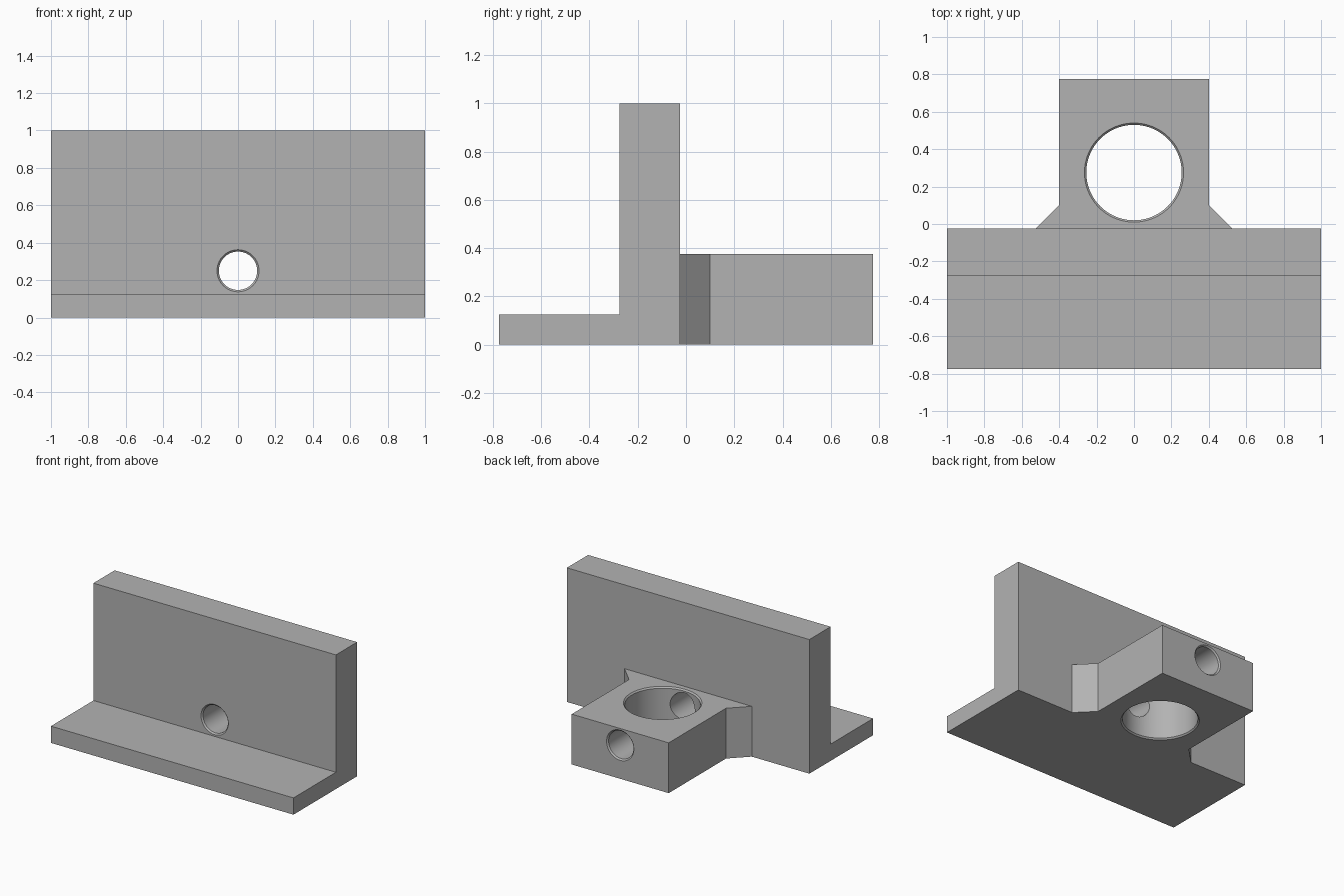
import bpy
import bmesh
import math
from mathutils import Matrix

cube = bpy.data.objects.get("Cube")
if cube:
    bpy.data.objects.remove(cube, do_unlink=True)

grey = bpy.data.materials.new("plain grey")
grey.use_nodes = True
grey.diffuse_color = (0.45, 0.45, 0.45, 1)
grey.node_tree.nodes["Principled BSDF"].inputs["Base Color"].default_value = (0.45, 0.45, 0.45, 1)


def add_object(name, bm):
    bmesh.ops.recalc_face_normals(bm, faces=bm.faces)
    mesh = bpy.data.meshes.new(name)
    bm.to_mesh(mesh)
    bm.free()
    mesh.materials.append(grey)
    obj = bpy.data.objects.new(name, mesh)
    bpy.context.collection.objects.link(obj)
    return obj


def prism(name, outline, direction):
    """Extrude a closed outline of 3D points along a direction."""
    bm = bmesh.new()
    face = bm.faces.new([bm.verts.new(p) for p in outline])
    extruded = bmesh.ops.extrude_face_region(bm, geom=[face])["geom"]
    verts = [g for g in extruded if isinstance(g, bmesh.types.BMVert)]
    bmesh.ops.translate(bm, verts=verts, vec=direction)
    return add_object(name, bm)


def hole_cutter(name, radius, length, chamfer, matrix, sides=96):
    """Cylinder along z whose ends flare out into 45 degree chamfers."""
    over = 0.01
    flare = radius + chamfer + over
    profile = [(flare, -over), (radius, chamfer),
               (radius, length - chamfer), (flare, length + over)]
    bm = bmesh.new()
    rings = []
    for r, z in profile:
        angles = [2 * math.pi * i / sides for i in range(sides)]
        rings.append([bm.verts.new((r * math.cos(a), r * math.sin(a), z)) for a in angles])
    for low, high in zip(rings, rings[1:]):
        for i in range(sides):
            j = (i + 1) % sides
            bm.faces.new((low[i], low[j], high[j], high[i]))
    bm.faces.new(rings[0])
    bm.faces.new(rings[-1])
    bm.transform(matrix)
    return add_object(name, bm)


def combine(target, tool, operation):
    mod = target.modifiers.new(operation.lower(), "BOOLEAN")
    mod.operation = operation
    mod.solver = "EXACT"
    mod.object = tool
    bpy.context.view_layer.objects.active = target
    bpy.ops.object.modifier_apply(modifier=mod.name)
    bpy.data.objects.remove(tool, do_unlink=True)


# L-shaped wall with its front foot
front, wall_front, wall_back, back = -0.775, -0.275, -0.025, 0.775
section = [(front, 0), (wall_back, 0), (wall_back, 1),
           (wall_front, 1), (wall_front, 0.125), (front, 0.125)]
bracket = prism("wall_bracket", [(-1, y, z) for y, z in section], (2, 0, 0))

# Rear block with angled gussets, rooted inside the wall
half = [(0.525, -0.1), (0.525, wall_back), (0.4, 0.1), (0.4, back)]
outline = half + [(-x, y) for x, y in reversed(half)]
block = prism("rear_block", [(x, y, 0) for x, y in outline], (0, 0, 0.375))
combine(bracket, block, "UNION")

# Large vertical bore
bore = hole_cutter("bore_cutter", 0.255, 0.375, 0.01, Matrix.Translation((0, 0.275, 0)))
combine(bracket, bore, "DIFFERENCE")

# Cross hole through wall and block
along_y = Matrix.Translation((0, wall_front, 0.25)) @ Matrix.Rotation(-math.pi / 2, 4, "X")
cross = hole_cutter("cross_hole_cutter", 0.1025, back - wall_front, 0.01, along_y)
combine(bracket, cross, "DIFFERENCE")

# Smooth hole walls, sharp edges elsewhere
bpy.ops.object.select_all(action="DESELECT")
bracket.select_set(True)
bpy.context.view_layer.objects.active = bracket
bpy.ops.object.shade_smooth_by_angle(angle=math.radians(30))
